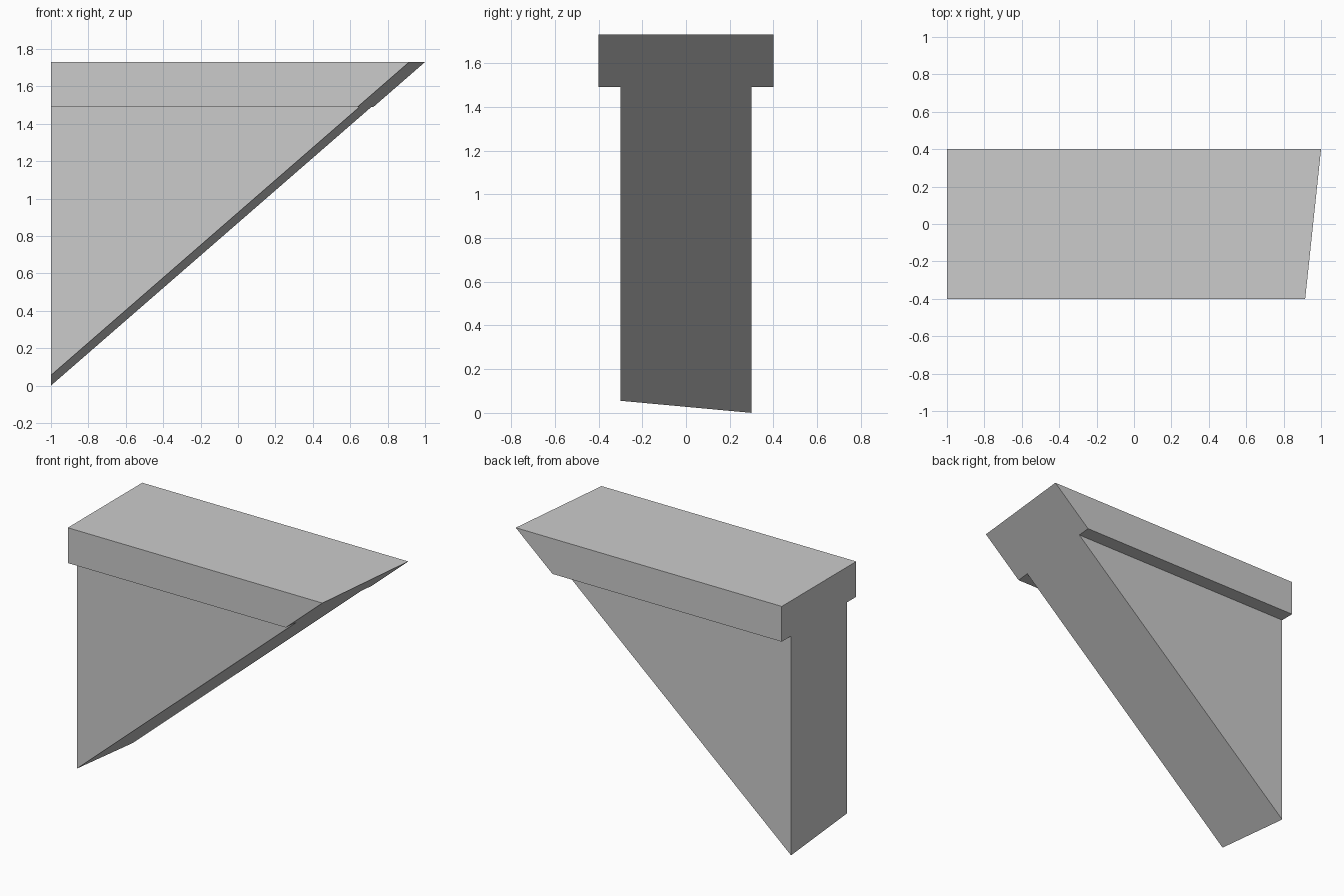
import bpy
import bmesh
from mathutils import Vector

cube = bpy.data.objects.get("Cube")
if cube:
    bpy.data.objects.remove(cube, do_unlink=True)

LEFT, TOP = -1.0, 1.73
SHELF_Z = 1.49          # underside of the wide cap
CAP, STEM = 0.4, 0.3    # half widths

# One plain grey
grey = bpy.data.materials.new("plain grey")
grey.use_nodes = True
color = (0.6, 0.6, 0.6, 1)
grey.diffuse_color = color
grey.node_tree.nodes["Principled BSDF"].inputs["Base Color"].default_value = color

# T-shaped end profile, mirrored across the middle
half = [(CAP, TOP), (CAP, SHELF_Z), (STEM, SHELF_Z), (STEM, -0.2)]
profile = half + [(-y, z) for y, z in reversed(half)]

# Extrude the profile along x
bm = bmesh.new()
end = bm.faces.new([bm.verts.new((LEFT, y, z)) for y, z in profile])
extruded = bmesh.ops.extrude_face_region(bm, geom=[end], use_keep_orig=True)
moved = [v for v in extruded["geom"] if isinstance(v, bmesh.types.BMVert)]
bmesh.ops.translate(bm, verts=moved, vec=(2.2, 0, 0))

# Slice off the lower corner along the skewed slope and close the cut
cut = bmesh.ops.bisect_plane(
    bm, geom=bm.verts[:] + bm.edges[:] + bm.faces[:],
    plane_co=Vector((1, CAP, TOP)), plane_no=Vector((1, -0.106, -1.15)),
    clear_outer=True)
rim = [e for e in cut["geom_cut"] if isinstance(e, bmesh.types.BMEdge)]
bmesh.ops.contextual_create(bm, geom=rim)
bmesh.ops.recalc_face_normals(bm, faces=bm.faces[:])

mesh = bpy.data.meshes.new("bracket")
bm.to_mesh(mesh)
bm.free()
mesh.materials.append(grey)
bpy.context.collection.objects.link(bpy.data.objects.new("bracket", mesh))
